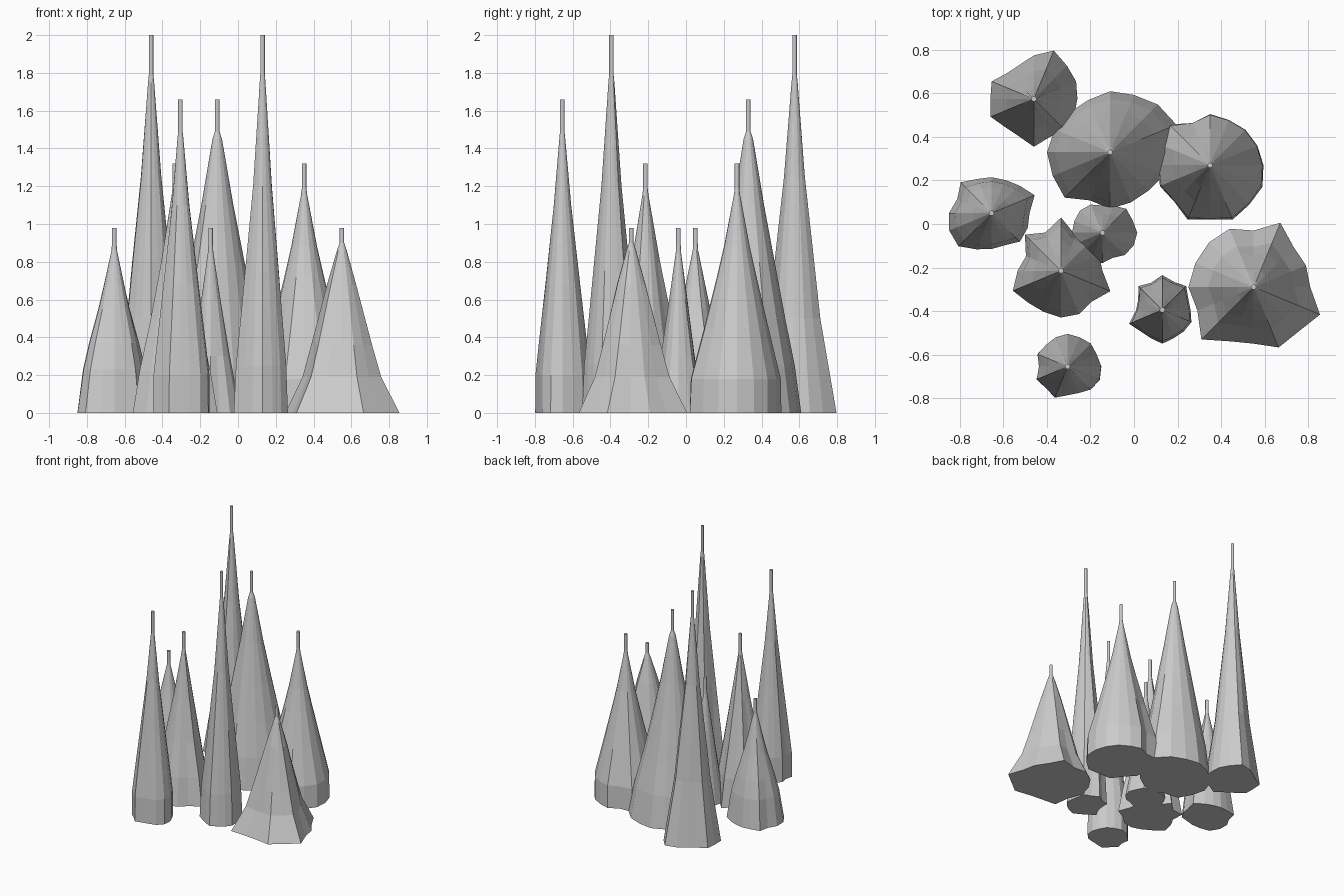
import bpy, bmesh
from math import cos, sin, pi

SIDES = 16
STEM = 0.012


def spire(name, x, y, height, profile, base):
    """Loft an irregular footprint (radii in cm, every 22.5 degrees) up to a thin stem."""
    mean = sum(base) / SIDES
    bm = bmesh.new()
    rings = []
    for z, f in profile + [(profile[-1][0] + 0.04, 0), (height, 0)]:
        blend = z / height                      # sections get rounder higher up
        ring = []
        for i, r in enumerate(base):
            a = 2 * pi * i / SIDES
            rad = max(STEM, f * (r + (mean - r) * blend) / 100)
            ring.append(bm.verts.new((x + rad * cos(a), y + rad * sin(a), z)))
        rings.append(ring)
    for lo, hi in zip(rings, rings[1:]):
        for i in range(SIDES):
            j = (i + 1) % SIDES
            bm.faces.new((lo[i], lo[j], hi[j], hi[i]))
    bm.faces.new(rings[0][::-1])
    bm.faces.new(rings[-1])
    me = bpy.data.meshes.new(name)
    bm.to_mesh(me)
    bm.free()
    bpy.context.collection.objects.link(bpy.data.objects.new(name, me))


# tallest spires
spire("spire_back_left", -0.46, 0.575, 2.0,
      [(0, 1), (0.5, 0.64), (0.8, 0.5), (1.25, 0.27), (1.75, 0.08)],
      [20, 21, 21.5, 24, 20, 17, 17, 21, 20, 21.5, 18.5, 18.5, 22, 19, 20.5, 20])
spire("spire_front_middle", 0.13, -0.395, 2.0,
      [(0, 1), (0.25, 0.94), (0.55, 0.76), (0.75, 0.64), (1.2, 0.36), (1.75, 0.11)],
      [13, 13, 15.5, 14, 16, 13.5, 15.5, 12, 12, 16.5, 14, 14, 15.5, 14, 14, 14.5])

# tall spires
spire("spire_back_middle", -0.11, 0.33, 1.66,
      [(0, 1), (0.25, 0.88), (0.5, 0.7), (0.8, 0.5), (1.1, 0.3), (1.45, 0.09)],
      [30, 33, 31, 28.5, 28, 26, 26, 27.5, 29, 28.5, 29.5, 24, 26, 25, 25, 27])
spire("spire_front_left", -0.305, -0.655, 1.66,
      [(0, 1), (0.2, 1), (0.38, 0.87), (0.68, 0.64), (1.1, 0.32), (1.45, 0.11)],
      [15.5, 14.5, 15, 14.5, 15, 14.5, 14, 15, 13, 15.5, 14, 15.5, 13, 13, 15, 16])

# medium spires
spire("spire_back_right", 0.35, 0.27, 1.32,
      [(0, 1), (0.18, 0.98), (0.45, 0.7), (0.72, 0.43), (0.88, 0.28), (1.15, 0.07)],
      [24.5, 23.5, 23, 22.5, 23.5, 21, 26.5, 26, 24, 25, 23.5, 27, 25, 27, 25.5, 26])
spire("spire_middle_left", -0.335, -0.215, 1.32,
      [(0, 1), (0.22, 0.86), (0.48, 0.62), (0.8, 0.35), (1.15, 0.08)],
      [19, 19, 18.5, 17.5, 24.5, 19, 23.5, 17.5, 20, 24, 21, 20.5, 21.5, 21.5, 20, 24.5])

# short spires
spire("spire_far_left", -0.655, 0.05, 0.98,
      [(0, 1), (0.23, 0.86), (0.37, 0.7), (0.55, 0.45), (0.68, 0.29), (0.86, 0.08)],
      [17.5, 21.5, 18, 16.5, 16.5, 17, 20, 17, 19.5, 21, 21.5, 18, 16.5, 16, 18.5, 18])
spire("spire_centre", -0.145, -0.04, 0.98,
      [(0, 1), (0.3, 0.66), (0.6, 0.35), (0.85, 0.1)],
      [16, 15, 15.5, 13.5, 12.5, 14, 14.5, 14, 14, 14, 14, 14, 14, 12.5, 14.5, 15.5])
spire("spire_front_right", 0.55, -0.29, 0.98,
      [(0, 1), (0.19, 0.7), (0.36, 0.55), (0.68, 0.27), (0.86, 0.09)],
      [26, 26, 26, 32, 26, 29, 29, 29, 30, 28, 34, 27, 26, 30, 29, 33])
